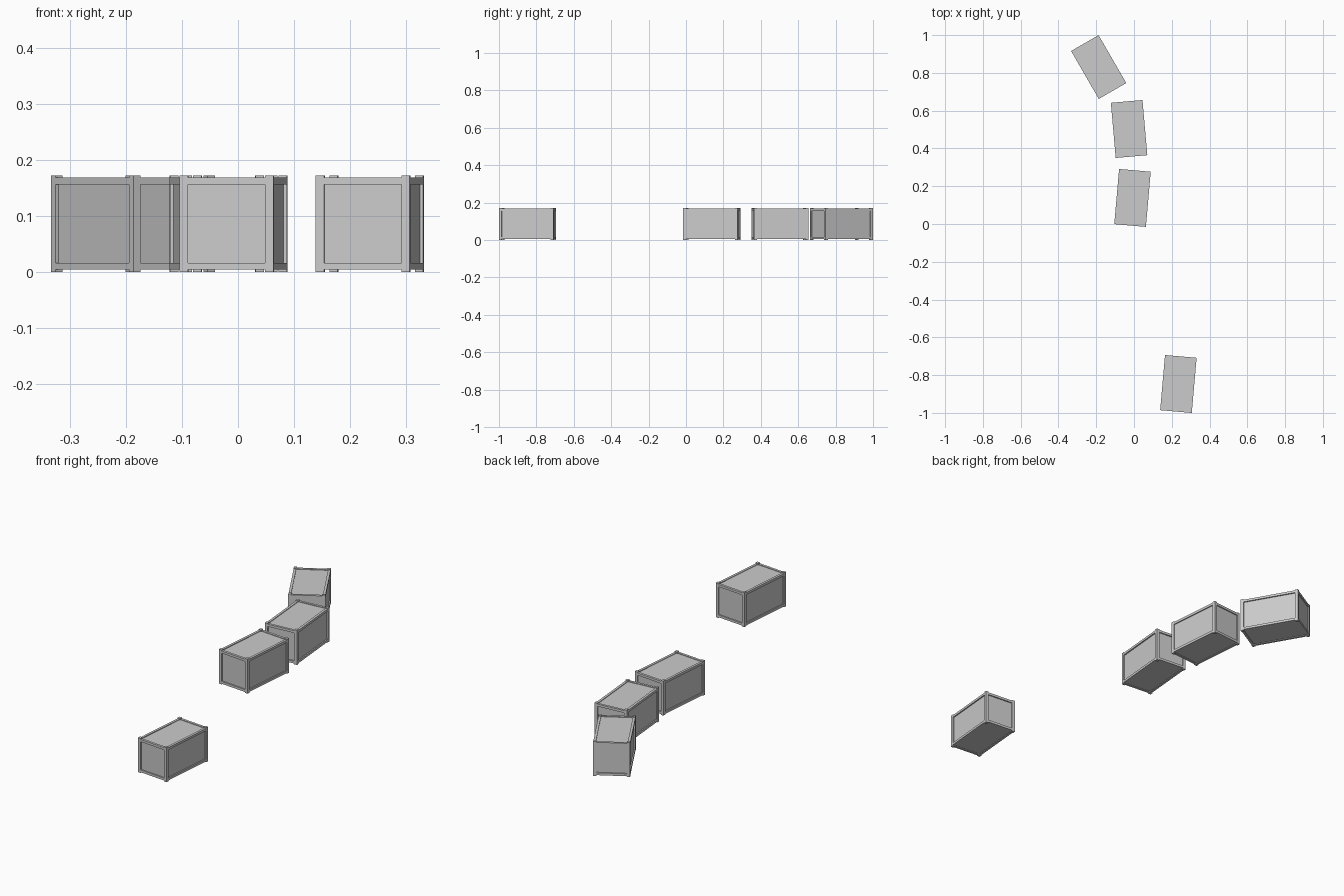
import bpy, bmesh
from math import radians
from mathutils import Matrix, Vector

cube = bpy.data.objects.get("Cube")
if cube:
    bpy.data.objects.remove(cube, do_unlink=True)

# One plain grey paint
grey = bpy.data.materials.new("light grey paint")
grey.use_nodes = True
colour = (0.6, 0.6, 0.6, 1)
grey.diffuse_color = colour
grey.node_tree.nodes["Principled BSDF"].inputs["Base Color"].default_value = colour

# Container size, corner post, rail and recess
W, L, H = 0.168, 0.293, 0.172
POST, RAIL, LIP, RECESS = 0.015, 0.012, 0.004, 0.006


def add_box(bm, centre, size):
    matrix = Matrix.Translation(centre) @ Matrix.Diagonal(Vector(size).to_4d())
    bmesh.ops.create_cube(bm, size=1, matrix=matrix)


def make_mesh(name, boxes):
    bm = bmesh.new()
    for centre, size in boxes:
        add_box(bm, centre, size)
    mesh = bpy.data.meshes.new(name)
    bm.to_mesh(mesh)
    bm.free()
    mesh.materials.append(grey)
    return mesh


# Recessed walls, roof and floor
body = [((0, 0, H / 2), (W - 2 * RECESS, L - 2 * RECESS, H - 2 * (LIP + RECESS / 2)))]

# Full-height corner posts, standing slightly proud at top and bottom
posts = [((sx * (W - POST) / 2, sy * (L - POST) / 2, H / 2), (POST, POST, H))
         for sx in (-1, 1) for sy in (-1, 1)]

# Rails joining the posts along every top and bottom edge
rails = []
for z in (LIP + RAIL / 2, H - LIP - RAIL / 2):
    for s in (-1, 1):
        rails.append(((s * (W - RAIL) / 2, 0, z), (RAIL, L - 2 * POST, RAIL)))
        rails.append(((0, s * (L - RAIL) / 2, z), (W - 2 * POST, RAIL, RAIL)))

parts = {"body": make_mesh("container_body", body),
         "corner_posts": make_mesh("container_posts", posts),
         "edge_rails": make_mesh("container_rails", rails)}

# Four containers along a bending line: x, y, turn in degrees
places = {"front": (0.235, -0.847, -5),
          "second": (-0.008, 0.138, -5),
          "third": (-0.026, 0.503, 5),
          "rear": (-0.187, 0.831, 30)}
for place, (x, y, turn) in places.items():
    for part, mesh in parts.items():
        ob = bpy.data.objects.new(f"{place}_container_{part}", mesh)
        ob.location = (x, y, 0)
        ob.rotation_euler.z = radians(turn)
        bpy.context.collection.objects.link(ob)
